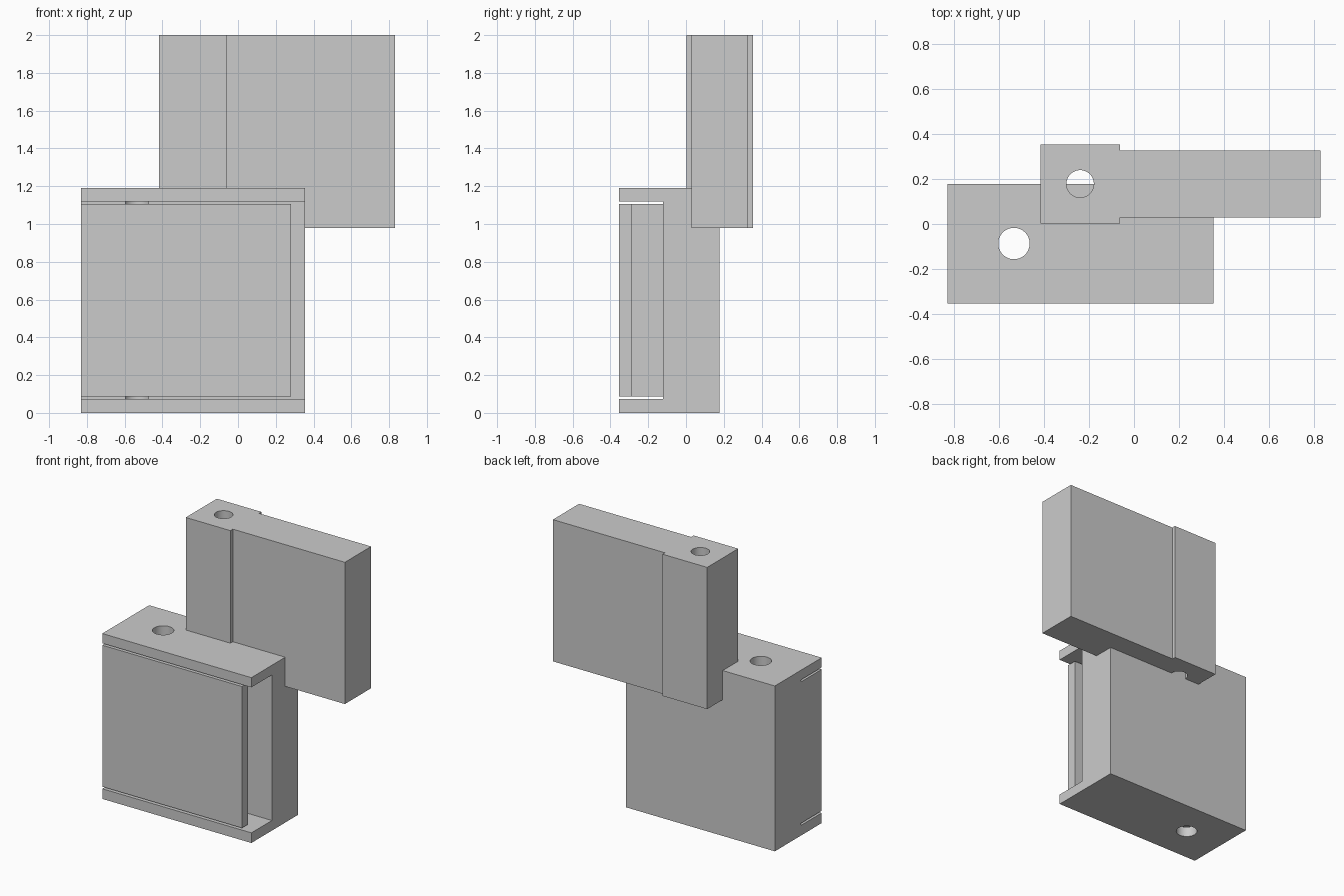
import bpy, bmesh
from math import radians

if "Cube" in bpy.data.objects:
    bpy.data.objects.remove(bpy.data.objects["Cube"])


def prism(name, pts, z0, z1):
    """Extrude an xy outline from z0 to z1."""
    bm = bmesh.new()
    face = bm.faces.new([bm.verts.new((x, y, z0)) for x, y in pts])
    ext = bmesh.ops.extrude_face_region(bm, geom=[face])
    for v in ext["geom"]:
        if isinstance(v, bmesh.types.BMVert):
            v.co.z = z1
    bmesh.ops.recalc_face_normals(bm, faces=bm.faces)
    mesh = bpy.data.meshes.new(name)
    bm.to_mesh(mesh)
    bm.free()
    ob = bpy.data.objects.new(name, mesh)
    bpy.context.collection.objects.link(ob)
    return ob


def box(name, x0, x1, y0, y1, z0, z1):
    return prism(name, [(x0, y0), (x1, y0), (x1, y1), (x0, y1)], z0, z1)


def pin_cutter(x, y, r):
    bpy.ops.mesh.primitive_cylinder_add(vertices=48, radius=r, depth=3, location=(x, y, 1))
    ob = bpy.context.object
    ob.name = "pin_hole_cutter"
    return ob


def cut(target, cutters):
    bpy.context.view_layer.objects.active = target
    for c in cutters:
        c.hide_render = True
        mod = target.modifiers.new("cut", "BOOLEAN")
        mod.operation = "DIFFERENCE"
        mod.solver = "EXACT"
        mod.object = c
        bpy.ops.object.modifier_apply(modifier=mod.name)
        bpy.data.objects.remove(c)


def finish(ob):
    bpy.ops.object.select_all(action="DESELECT")
    ob.select_set(True)
    bpy.context.view_layer.objects.active = ob
    bpy.ops.object.shade_smooth_by_angle(angle=radians(30))


# Lower housing: back wall, end plates and a front tongue around an open slot
housing = box("housing", -0.832, 0.355, -0.355, 0.178, 0, 1.19)
slot_profile = [(-0.24, -0.285), (0.28, -0.285), (0.28, -0.5), (0.5, -0.5),
                (0.5, -0.122), (-0.24, -0.122)]
cutters = [prism("slot_cutter", slot_profile, 0.073, 1.12)]
# Thin clearance above and below the tongue
for z0, z1 in ((0.073, 0.088), (1.106, 1.12)):
    cutters.append(box("clearance_cutter", -1, 0.5, -0.5, -0.122, z0, z1))
cutters.append(pin_cutter(-0.535, -0.087, 0.07))
cut(housing, cutters)
finish(housing)

# Upper leaf: wide knuckle stepping down to a thinner plate
leaf_profile = [(-0.417, 0.002), (-0.062, 0.002), (-0.062, 0.03), (0.83, 0.03),
                (0.83, 0.328), (-0.062, 0.328), (-0.062, 0.355), (-0.417, 0.355)]
leaf = prism("upper_leaf", leaf_profile, 0.98, 2)
cut(leaf, [pin_cutter(-0.24, 0.179, 0.061)])
finish(leaf)
